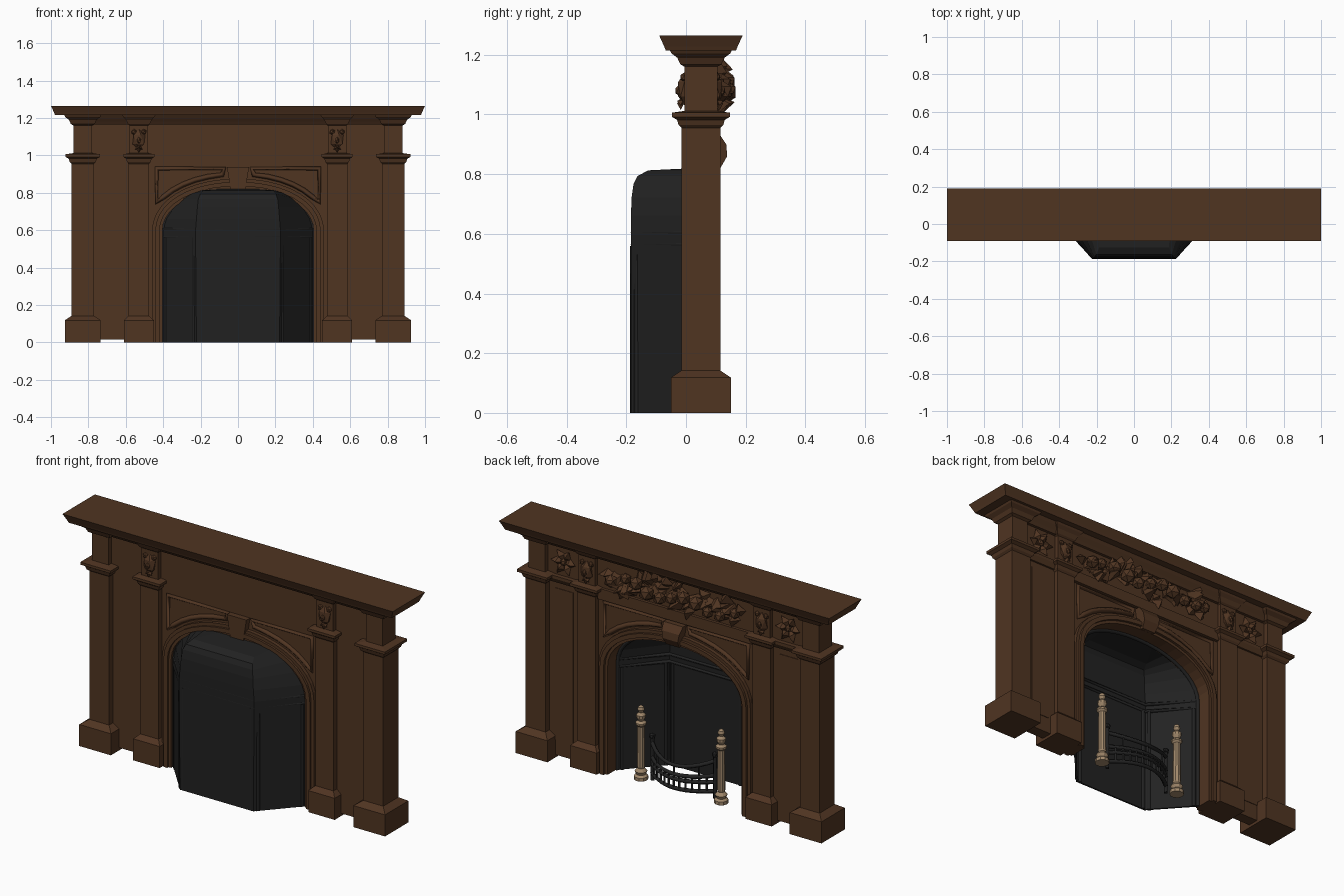
import bpy, bmesh, math, random
from mathutils import Matrix, Vector

if "Cube" in bpy.data.objects:
    bpy.data.objects.remove(bpy.data.objects["Cube"])

random.seed(4)


def material(name, rgb):
    m = bpy.data.materials.new(name)
    m.diffuse_color = (*rgb, 1)
    m.use_nodes = True
    m.node_tree.nodes["Principled BSDF"].inputs["Base Color"].default_value = m.diffuse_color
    return m


WOOD = material("brown wood", (0.08, 0.035, 0.0155))
IRON = material("black iron", (0.0155, 0.0155, 0.0155))
BRASS = material("pale brass", (0.36, 0.25, 0.15))


def finish(name, bm, mat):
    bmesh.ops.recalc_face_normals(bm, faces=bm.faces)
    me = bpy.data.meshes.new(name)
    bm.to_mesh(me)
    bm.free()
    me.materials.append(mat)
    ob = bpy.data.objects.new(name, me)
    bpy.context.collection.objects.link(ob)
    return ob


def stack(name, x0, x1, y0, y1, levels, mat=WOOD):
    """Rectangle lofted through (z, outward growth) levels."""
    bm = bmesh.new()
    rings = [[bm.verts.new(p) for p in ((x0 - g, y0 - g, z), (x1 + g, y0 - g, z),
                                        (x1 + g, y1 + g, z), (x0 - g, y1 + g, z))]
             for z, g in levels]
    for a, b in zip(rings, rings[1:]):
        for i in range(4):
            bm.faces.new((a[i], a[(i + 1) % 4], b[(i + 1) % 4], b[i]))
    bm.faces.new(rings[0])
    bm.faces.new(rings[-1])
    return finish(name, bm, mat)


def prism(name, pts, y0, y1, mat=WOOD):
    """x-z outline extruded along y."""
    bm = bmesh.new()
    f = bm.faces.new([bm.verts.new((x, y0, z)) for x, z in pts])
    ext = bmesh.ops.extrude_face_region(bm, geom=[f])
    bmesh.ops.translate(bm, vec=(0, y1 - y0, 0),
                        verts=[v for v in ext["geom"] if isinstance(v, bmesh.types.BMVert)])
    return finish(name, bm, mat)


def tube(name, paths, r, mat, closed=False, res=0):
    """Thin rods or mouldings along polylines."""
    cu = bpy.data.curves.new(name, "CURVE")
    cu.dimensions = "3D"
    cu.bevel_depth, cu.bevel_resolution, cu.use_fill_caps = r, res, True
    for path in paths:
        s = cu.splines.new("POLY")
        s.points.add(len(path) - 1)
        for p, co in zip(s.points, path):
            p.co = (*co, 1)
        s.use_cyclic_u = closed
    tmp = bpy.data.objects.new(name + "_path", cu)
    bpy.context.collection.objects.link(tmp)
    dg = bpy.context.evaluated_depsgraph_get()
    me = bpy.data.meshes.new_from_object(tmp.evaluated_get(dg))
    bpy.data.objects.remove(tmp)
    me.materials.clear()
    me.materials.append(mat)
    ob = bpy.data.objects.new(name, me)
    bpy.context.collection.objects.link(ob)
    return ob


def arch(w, top, spring=0.59, n=20, z0=0.0):
    """Basket-arch outline from right foot to left foot."""
    pts = [(w, z0)]
    for i in range(n + 1):
        a = math.pi * i / n
        c, s = math.cos(a), max(0.0, math.sin(a))
        pts.append((math.copysign(w * abs(c) ** 0.94, c), spring + (top - spring) * s ** 0.94))
    return pts + [(-w, z0)]


def arch_band(name, inner, outer, y0, y1):
    bm = bmesh.new()
    rows = [[bm.verts.new(p) for p in ((a[0], y0, a[1]), (b[0], y0, b[1]),
                                       (b[0], y1, b[1]), (a[0], y1, a[1]))]
            for a, b in zip(inner, outer)]
    for r, s in zip(rows, rows[1:]):
        for i in range(4):
            bm.faces.new((r[i], r[(i + 1) % 4], s[(i + 1) % 4], s[i]))
    bm.faces.new(rows[0])
    bm.faces.new(rows[-1])
    return finish(name, bm, WOOD)


def leaf(bm, x, y, z, ang, length, width, rise):
    """Folded pointed leaf standing off the frieze."""
    d, n = Vector((math.cos(ang), 0, math.sin(ang))), Vector((-math.sin(ang), 0, math.cos(ang)))
    o = Vector((x, y, z))
    v = [bm.verts.new(p) for p in (o, o + d * length * .45 + n * width, o + d * length + Vector((0, rise * .5, 0)),
                                   o + d * length * .45 - n * width, o + d * length * .5 + Vector((0, rise, 0)))]
    for i in range(4):
        bm.faces.new((v[i], v[(i + 1) % 4], v[4]))
    bm.faces.new((v[3], v[2], v[1], v[0]))


def ball(bm, x, y, z, r, sy=1.0, sz=1.0):
    bmesh.ops.create_icosphere(bm, subdivisions=1, radius=1,
                               matrix=Matrix.Translation((x, y, z)) @ Matrix.Diagonal((r, r * sy, r * sz, 1)))


# Shelf and cornice
stack("mantel_shelf", -1, 1, -0.09, 0.19, [(1.215, -0.022), (1.228, -0.017), (1.265, 0)])
stack("cornice", -0.87, 0.87, 0.005, 0.095, [(1.165, 0), (1.18, 0.01), (1.2, 0.025), (1.216, 0.035)])

# Wall plate with arched opening
prism("wall", [(-0.78, 0.015), (-0.78, 1.18), (0.78, 1.18), (0.78, 0.015)]
      + arch(0.42, 0.835, z0=0.015), 0.02, 0.08)

# Arch mouldings and keystone
arch_band("arch_surround", arch(0.405, 0.82), arch(0.46, 0.875), 0.0, 0.1)
arch_band("arch_bead", arch(0.42, 0.835), arch(0.443, 0.858), -0.012, 0.114)
side = [(-0.012, .82), (.115, .82), (.138, .86), (.135, .9), (.11, .937), (-0.012, .937)]
bm = bmesh.new()
ks = [[bm.verts.new((s * (.038 + .02 * (z - .81) / .12), y, z)) for y, z in side] for s in (-1, 1)]
bm.faces.new(ks[0])
bm.faces.new(ks[1])
for i in range(6):
    j = (i + 1) % 6
    bm.faces.new((ks[0][i], ks[0][j], ks[1][j], ks[1][i]))
finish("keystone", bm, WOOD)

# Rail under the carved frieze
prism("frieze_rail", [(-.47, .945), (.47, .945), (.47, 1.005), (-.47, 1.005)], .075, .096)

for s, tag in ((-1, "left"), (1, "right")):
    def span(a, b):
        return (a, b) if s > 0 else (-b, -a)

    # Outer and inner pillars: base, shaft, capital, frieze block, upper cap
    stack(f"outer_pillar_{tag}", *span(.77, .89), -.015, .115,
          [(0, .036), (.118, .036), (.142, 0), (.955, 0), (.965, .01), (.982, .015), (.992, .032),
           (1.006, .032), (1.012, -.01), (1.16, -.01), (1.168, .004), (1.19, .014), (1.205, .034), (1.217, .04)])
    stack(f"inner_pillar_{tag}", *span(.475, .585), -.01, .105,
          [(0, .025), (.118, .025), (.142, 0), (.955, 0), (.965, .008), (.982, .013), (.992, .028),
           (1.006, .028), (1.012, -.005), (1.16, -.005), (1.168, .004), (1.19, .014), (1.205, .028), (1.217, .034)])

    # Bay panel and moulding between the pillars
    stack(f"bay_panel_{tag}", *span(.625, .735), .07, .083, [(.1, 0), (.93, 0)])
    stack(f"bay_moulding_{tag}", *span(.59, .77), .05, .09, [(.965, 0), (.99, .014), (1.006, .014)])

    # Spandrel frames following the arch on both faces
    curve = [p for p in arch(.485, .9) if .075 < p[0] < .43 and p[1] > .7]
    outline = [(.075, .93), (.435, .93), (.435, .75)] + curve
    tube(f"spandrel_frame_{tag}", [[(s * x, y, z) for x, z in outline] for y in (.018, .084)], .014, WOOD, True)

    # Carved faces on the inner pillar blocks
    bm = bmesh.new()
    for y, d in ((-.005, -1), (.1, 1)):
        cx = s * .53
        ball(bm, cx, y, 1.085, .038, .65, 1.45)
        ball(bm, cx, y + d * .02, 1.08, .012, 1, 1.5)
        for e in (-1, 1):
            ball(bm, cx + e * .026, y, 1.125, .016)
            leaf(bm, cx + e * .02, y, 1.06, math.pi / 2 + e * 2.2, .05, .014, d * .025)
        leaf(bm, cx, y, 1.06, -math.pi / 2, .045, .016, d * .025)
    for k in range(6):
        leaf(bm, s * .68, .078, 1.085, k * math.pi / 3, .075, .026, .03)
    ball(bm, s * .68, .083, 1.085, .022)
    finish(f"pillar_carving_{tag}", bm, WOOD)

# Leaf garland carved along the frieze
bm = bmesh.new()
for i in range(44):
    x = -.39 + .78 * i / 43
    z = 1.09 + .025 * math.sin(x * 18)
    leaf(bm, x, .08, z, random.uniform(0, 2 * math.pi), random.uniform(.07, .1),
         random.uniform(.028, .042), random.uniform(.03, .085))
for i in range(11):
    x = -.37 + .74 * i / 10
    ball(bm, x, random.uniform(.1, .135), 1.085 - .022 * math.sin(x * 18), random.uniform(.03, .044))
finish("frieze_garland", bm, WOOD)

# Firebox shell: splayed sides, flat back, rounded hood
rings = [(0, .40, .22, -.18), (.6, .40, .225, -.18), (.66, .385, .22, -.18), (.72, .345, .215, -.178),
         (.765, .295, .21, -.172), (.79, .255, .2, -.16), (.808, .2, .185, -.125)]
bm = bmesh.new()
vr = [[bm.verts.new(p) for p in ((w, .02, z), (b, y, z), (-b, y, z), (-w, .02, z))] for z, w, b, y in rings]
for a, b in zip(vr, vr[1:]):
    for i in range(3):
        bm.faces.new((a[i], a[i + 1], b[i + 1], b[i]))
tip = [bm.verts.new((x, .02, .815)) for x in (.1, -.1)]
bm.faces.new((vr[-1][1], vr[-1][2], tip[1], tip[0]))
bm.faces.new((vr[-1][0], vr[-1][1], tip[0]))
bm.faces.new((vr[-1][3], tip[1], vr[-1][2]))
box = finish("firebox", bm, IRON)
mod = box.modifiers.new("thickness", "SOLIDIFY")
mod.thickness, mod.offset = .01, 0

# Firebox seams: rails, corner strips and rim
tube("firebox_rail", [[(.40, .02, z), (.22, -.177, z), (-.22, -.177, z), (-.40, .02, z)] for z in (.565, .605)],
     .01, IRON)
tube("firebox_strips", [[(s * x, y, 0), (s * x, y, .56)] for s in (-1, 1)
                        for x, y in ((.205, -.176), (.235, -.163), (.385, .005))], .011, IRON)
tube("firebox_rim", [[(x, .02, z) for x, z in arch(.4, .815)]], .012, IRON)

# Andirons: turned brass posts
profile = [(0, 0), (.036, 0), (.036, .018), (.024, .028), (.032, .045), (.018, .062), (.021, .07), (.019, .29),
           (.028, .3), (.028, .31), (.014, .32), (.024, .338), (.024, .352), (.011, .365), (.018, .38),
           (.014, .395), (0, .405)]
for s, tag in ((-1, "left"), (1, "right")):
    bm = bmesh.new()
    vs = [bm.verts.new((r, 0, z)) for r, z in profile]
    es = [bm.edges.new(p) for p in zip(vs, vs[1:])]
    bmesh.ops.spin(bm, geom=vs + es, axis=(0, 0, 1), cent=(0, 0, 0), angle=2 * math.pi, steps=10)
    bmesh.ops.remove_doubles(bm, verts=bm.verts, dist=.0005)
    post = finish(f"andiron_{tag}", bm, BRASS)
    post.location = (s * .243, .042, 0)


# Bowed fire grate between the andirons
def bow(x):
    return 1 - (x / .19) ** 2


def grate(x, z):
    return (x, .02 + .085 * bow(x), z)


xs = [-.19 + .38 * i / 12 for i in range(13)]
tube("grate_rails", [[grate(x, z - dip * bow(x)) for x in xs]
                     for z, dip in ((.04, 0), (.09, 0), (.125, .01), (.205, .04))], .012, IRON)
tube("grate_balusters", [[grate(x, .04), grate(x, .115)] for x in xs[1:-1]], .007, IRON)
tube("grate_bars", [[grate(x, .115), grate(x, .205 - .04 * bow(x))] for x in xs[2:-1:4]], .006, IRON)
tube("grate_posts", [[(s * .19, .02, 0), (s * .19, .02, .23)] for s in (-1, 1)], .012, IRON)
bm = bmesh.new()
for s in (-1, 1):
    ball(bm, s * .19, .02, .24, .018)
finish("grate_finials", bm, IRON)
